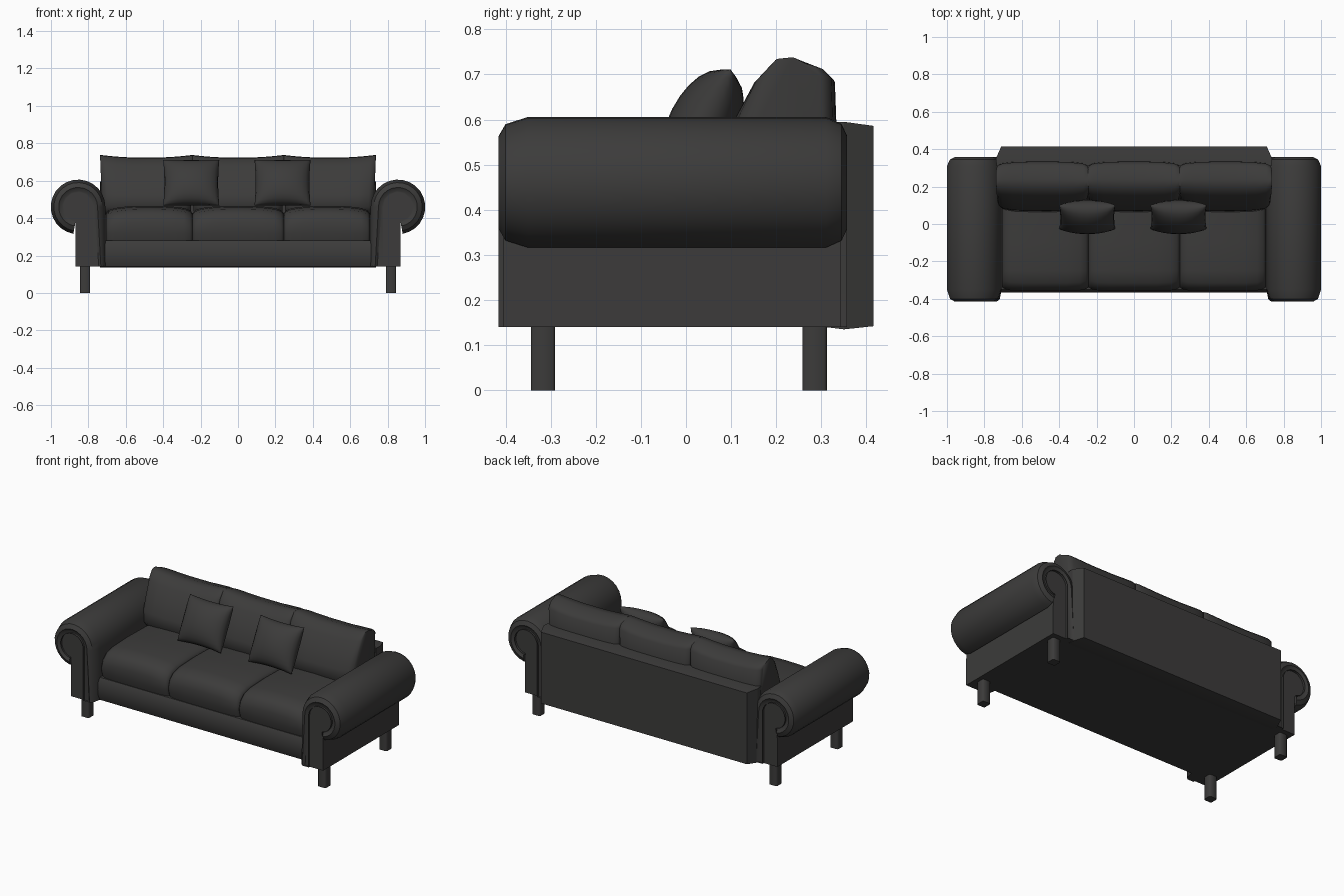
import bpy, bmesh, math
from mathutils import Matrix

if "Cube" in bpy.data.objects:
    bpy.data.objects.remove(bpy.data.objects["Cube"])

fabric = bpy.data.materials.new("dark_fabric")
fabric.diffuse_color = (0.045, 0.044, 0.043, 1)
fabric.use_nodes = True
fabric.node_tree.nodes["Principled BSDF"].inputs["Base Color"].default_value = fabric.diffuse_color


def finish(name, bm, angle=40):
    bmesh.ops.remove_doubles(bm, verts=bm.verts, dist=1e-5)
    bmesh.ops.recalc_face_normals(bm, faces=bm.faces)
    me = bpy.data.meshes.new(name)
    bm.to_mesh(me)
    bm.free()
    me.materials.append(fabric)
    ob = bpy.data.objects.new(name, me)
    bpy.context.collection.objects.link(ob)
    bpy.ops.object.select_all(action='DESELECT')
    ob.select_set(True)
    bpy.context.view_layer.objects.active = ob
    bpy.ops.object.shade_smooth_by_angle(angle=math.radians(angle))
    return ob


def loft(name, sections, angle=40):
    """Skin a list of equal-length closed sections and cap both ends."""
    bm = bmesh.new()
    rings = [[bm.verts.new(p) for p in s] for s in sections]
    n = len(rings[0])
    for a, b in zip(rings, rings[1:]):
        for i in range(n):
            j = (i + 1) % n
            bm.faces.new((a[i], a[j], b[j], b[i]))
    bm.faces.new(rings[0])
    bm.faces.new(rings[-1])
    return finish(name, bm, angle)


def rect(x, y, z0, z1):
    return [(-x, y, z0), (x, y, z0), (x, y, z1), (-x, y, z1)]


def arc(r, steps=18):
    """Arm roll arc, from the inner side over the top to underneath."""
    angs = [math.radians(180 - 260 * i / steps) for i in range(steps + 1)]
    return [(0.855 + r * math.cos(a), 0.46 + r * math.sin(a)) for a in angs]


def arm(side, label):
    # Padded roll: hook-shaped section, rounded at both ends
    def pad(y, d):
        prof = [(0.708 + d * 0.6, 0.14)] + arc(0.146 - d) + arc(0.078)[::-1] + [(0.777, 0.14)]
        return [(side * x, y, z) for x, z in prof]
    ends = [(-0.402, 0.06), (-0.415, 0.042), (-0.4, 0.016), (-0.35, 0),
            (0.31, 0), (0.345, 0.016), (0.357, 0.042), (0.345, 0.06)]
    loft(label + "_arm_padding", [pad(y, d) for y, d in ends])
    # Recessed panel filling the hook
    prof = [(0.777, 0.14)] + arc(0.078) + [(0.87, 0.30), (0.87, 0.14)]
    loft(label + "_arm_panel", [[(side * x, y, z) for x, z in prof] for y in (-0.404, 0.343)])


def leg(x, y, name):
    # Square post with slightly chamfered edges
    a, b = 0.027, 0.021
    sec = [(a, b), (b, a), (-b, a), (-a, b), (-a, -b), (-b, -a), (b, -a), (a, -b)]
    loft(name, [[(x + p, y + q, z) for p, q in sec] for z in (0, 0.15)], 50)


def seat_cushion(x0, x1, name):
    def section(x, d, i):
        prof = [(-0.345 + i, 0.275), (-0.358 + i, 0.32), (-0.358 + i, 0.38 - d), (-0.345 + i, 0.42 - d),
                (-0.315 + i, 0.447 - d), (-0.25, 0.46 - d), (-0.1, 0.466 - d), (0.2, 0.46 - d), (0.25, 0.275)]
        return [(x, y, z) for y, z in prof]
    w = x1 - x0
    steps = [(0, 0.04, 0.02), (0.03, 0.024, 0.01), (0.1, 0.012, 0.003), (0.25, 0.003, 0),
             (0.5, 0, 0), (0.75, 0.003, 0), (0.9, 0.012, 0.003), (0.97, 0.024, 0.01), (1, 0.04, 0.02)]
    loft(name, [section(x0 + w * t, d, i) for t, d, i in steps], 60)


def back_cushion(xc, name):
    prof = [(0.1, 0.42), (0.065, 0.46), (0.072, 0.53), (0.108, 0.61), (0.15, 0.69), (0.195, 0.735),
            (0.24, 0.738), (0.31, 0.715), (0.33, 0.695), (0.335, 0.55), (0.33, 0.42)]
    def section(t, s):
        lift = 0.95 + 0.05 * t * t
        return [(xc + t * (0.236 + 0.012 * (z - 0.42) / 0.3), 0.23 + (y - 0.23) * s, 0.42 + (z - 0.42) * lift)
                for y, z in prof]
    steps = [(-1, 0.68), (-0.97, 0.82), (-0.88, 0.92), (-0.65, 0.98), (-0.3, 1),
             (0.3, 1), (0.65, 0.98), (0.88, 0.92), (0.97, 0.82), (1, 0.68)]
    loft(name, [section(t, s) for t, s in steps], 60)


def throw_pillow(xc, name, n=12):
    bm = bmesh.new()
    for f in (-1, 1):
        grid = []
        for i in range(n + 1):
            u = math.sin(math.pi / 2 * (2 * i / n - 1))
            row = []
            for j in range(n + 1):
                v = math.sin(math.pi / 2 * (2 * j / n - 1))
                th = 0.076 * max(0, (1 - u * u) * (1 - v * v)) ** 0.45
                row.append(bm.verts.new((0.15 * u * (1 - 0.04 * (1 - v * v)), f * th,
                                         0.137 * v * (1 - 0.06 * (1 - u * u)))))
            grid.append(row)
        for i in range(n):
            for j in range(n):
                bm.faces.new((grid[i][j], grid[i + 1][j], grid[i + 1][j + 1], grid[i][j + 1]))
    bm.transform(Matrix.Translation((xc, 0.037, 0.589)) @ Matrix.Rotation(math.radians(-27), 4, 'X'))
    finish(name, bm, 60)


# Arms and legs
for side, label in ((-1, "left"), (1, "right")):
    arm(side, label)
    leg(side * 0.817, -0.317, label + "_front_leg")
    leg(side * 0.817, 0.285, label + "_back_leg")

# Seat base with a softly bowed front rail
base = [(-0.35, 0.14), (-0.362, 0.17), (-0.366, 0.21), (-0.362, 0.255), (-0.35, 0.28), (0.35, 0.28), (0.35, 0.14)]
loft("seat_base", [[(x, y, z) for y, z in base] for x in (-0.73, 0.73)])

# Back board, bevelled towards the rear
loft("back_board", [rect(0.735, 0.31, 0.14, 0.595), rect(0.738, 0.35, 0.135, 0.595),
                    rect(0.71, 0.415, 0.142, 0.586)], 20)

# Cushions
for i, (x0, x1) in enumerate(((-0.705, -0.243), (-0.243, 0.245), (0.245, 0.705))):
    seat_cushion(x0, x1, "seat_cushion_%d" % (i + 1))
    back_cushion((i - 1) * 0.489, "back_cushion_%d" % (i + 1))
for x, label in ((-0.25, "left"), (0.238, "right")):
    throw_pillow(x, label + "_throw_pillow")
